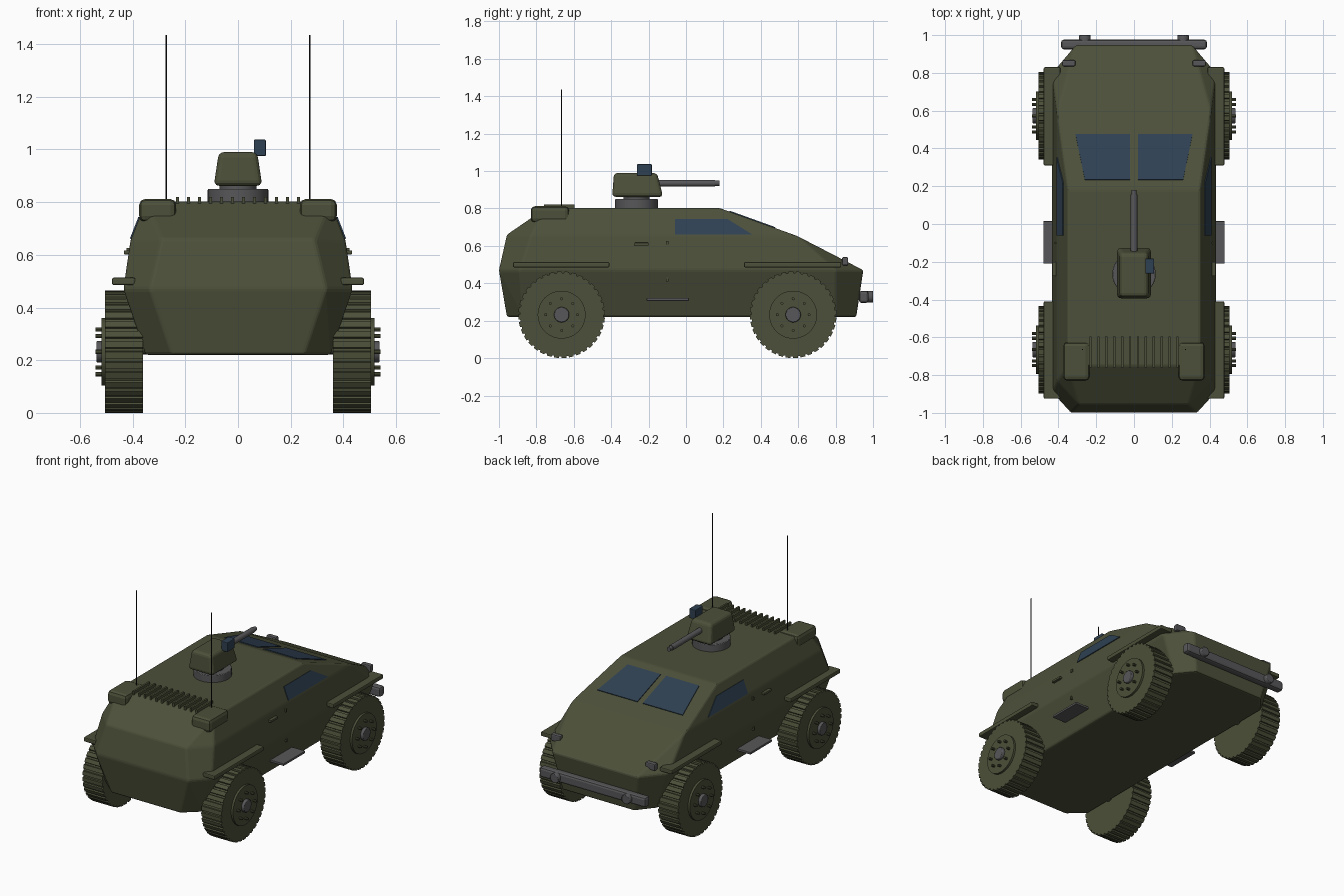
import bpy, bmesh, math
from mathutils import Vector, Matrix

if "Cube" in bpy.data.objects:
    bpy.data.objects.remove(bpy.data.objects["Cube"])


def material(name, rgb):
    m = bpy.data.materials.new(name)
    m.diffuse_color = (*rgb, 1)
    m.use_nodes = True
    m.node_tree.nodes["Principled BSDF"].inputs["Base Color"].default_value = m.diffuse_color
    return m


OLIVE = material("olive_paint", (0.073, 0.080, 0.041))
GREY = material("grey_metal", (0.095, 0.095, 0.100))
GLASS = material("blue_glass", (0.028, 0.052, 0.085))
BLACK = material("black_aerial", (0.010, 0.010, 0.010))


def finish(name, bm, mat, bevel=0, mirror=False, smooth=False, segments=2):
    bmesh.ops.recalc_face_normals(bm, faces=bm.faces[:])
    me = bpy.data.meshes.new(name)
    bm.to_mesh(me)
    bm.free()
    me.materials.append(mat)
    ob = bpy.data.objects.new(name, me)
    bpy.context.collection.objects.link(ob)
    if bevel:
        b = ob.modifiers.new("bevel", 'BEVEL')
        b.width, b.segments = bevel, segments
        b.limit_method, b.angle_limit = 'ANGLE', math.radians(12)
    if mirror:
        ob.modifiers.new("mirror", 'MIRROR').use_mirror_merge = False
    if smooth:
        bpy.ops.object.select_all(action='DESELECT')
        ob.select_set(True)
        bpy.context.view_layer.objects.active = ob
        bpy.ops.object.shade_smooth_by_angle(angle=math.radians(35))
    return ob


def add_box(bm, lo, hi):
    lo, hi = Vector(lo), Vector(hi)
    size = hi - lo
    m = Matrix.Translation((lo + hi) / 2) @ Matrix.Diagonal((*size, 1))
    return bmesh.ops.create_cube(bm, size=1, matrix=m)["verts"]


def box(name, lo, hi, mat, bevel=0, mirror=False):
    bm = bmesh.new()
    add_box(bm, lo, hi)
    return finish(name, bm, mat, bevel, mirror)


def add_cyl(bm, start, end, r, sides):
    a, b = Vector(start), Vector(end)
    rot = (b - a).to_track_quat('Z', 'Y').to_matrix().to_4x4()
    bmesh.ops.create_cone(bm, cap_ends=True, segments=sides, radius1=r, radius2=r,
                          depth=(b - a).length, matrix=Matrix.Translation((a + b) / 2) @ rot)


def cyl(name, start, end, r, mat, sides=32, bevel=0, mirror=False):
    bm = bmesh.new()
    add_cyl(bm, start, end, r, sides)
    return finish(name, bm, mat, bevel, mirror, smooth=True)


def plate(name, pts, mat, normal, thick=0.005):
    n = Vector(normal).normalized()
    bm = bmesh.new()
    lo = [bm.verts.new(Vector(p) - n * 0.003) for p in pts]
    f = bm.faces.new(lo)
    ext = bmesh.ops.extrude_face_region(bm, geom=[f])["geom"]
    bmesh.ops.translate(bm, vec=n * (thick + 0.003),
                        verts=[v for v in ext if isinstance(v, bmesh.types.BMVert)])
    bm.faces.ensure_lookup_table()
    return finish(name, bm, mat, mirror=True)


# Faceted armoured hull: convex skin over half-section points (x, y, z)
half = [
    (.25, -.957, .22), (.35, -.87, .22), (.35, .80, .22), (.26, .91, .22),
    (.335, -1.0, .47), (.435, -.89, .47), (.435, .80, .47), (.31, .948, .47),
    (.29, -.957, .66), (.408, -.83, .655), (.408, .594, .653),
    (.35, -.75, .802), (.35, .18, .802)]
bm = bmesh.new()
for x, y, z in half:
    bm.verts.new((x, y, z))
    bm.verts.new((-x, y, z))
bmesh.ops.convex_hull(bm, input=bm.verts[:])
bmesh.ops.dissolve_limit(bm, angle_limit=math.radians(2), verts=bm.verts[:], edges=bm.edges[:])
finish("hull", bm, OLIVE, bevel=0.01)


# Windscreens and side windows
def slope_z(y):
    return .802 - (y - .18) * .149 / .414


def side_x(z):
    return .408 - (z - .654) * .058 / .148


plate("windscreen", [(x, y, slope_z(y)) for x, y in
                     ((.02, .476), (.31, .476), (.26, .233), (.02, .233))],
      GLASS, (0, .149, .414))
plate("side_window", [(side_x(z), y, z) for y, z in
                      ((-.06, .743), (.22, .743), (.353, .66), (-.06, .66))],
      GLASS, (.148, 0, .058))

# Wheels: treaded tyre, rim disc, hub and bolts
TEETH, ZC = 36, .232
for label, yc in (("front", .573), ("rear", -.665)):
    bm = bmesh.new()
    ring = []
    for i in range(TEETH):
        for frac, r in ((0, .232), (.62, .232), (.68, .223), (.94, .223)):
            a = 2 * math.pi * (i + frac) / TEETH
            ring.append(bm.verts.new((.36, yc + r * math.cos(a), ZC + r * math.sin(a))))
    ext = bmesh.ops.extrude_face_region(bm, geom=[bm.faces.new(ring)])["geom"]
    moved = [v for v in ext if isinstance(v, bmesh.types.BMVert)]
    bmesh.ops.translate(bm, vec=(.145, 0, 0), verts=moved)
    finish(label + "_tyre", bm, OLIVE, mirror=True)
    cyl(label + "_rim", (.49, yc, ZC), (.519, yc, ZC), .128, OLIVE, 48, mirror=True)
    cyl(label + "_hub", (.50, yc, ZC), (.537, yc, ZC), .041, GREY, 24, .004, True)
    bm = bmesh.new()
    for i in range(8):
        a = math.pi / 4 * i
        y, z = yc + .085 * math.cos(a), ZC + .085 * math.sin(a)
        add_cyl(bm, (.515, y, z), (.541, y, z), .008, 8)
    finish(label + "_wheel_bolts", bm, OLIVE, mirror=True)
    # Axle hidden under the hull
    cyl(label + "_axle", (-.37, yc, ZC + .02), (.37, yc, ZC + .02), .03, OLIVE, 16)

# Mudguard strips above the wheels
for label, y0, y1 in (("rear", -.925, -.41), ("front", .31, .83)):
    box(label + "_mudguard", (.39, y0, .485), (.478, y1, .513), OLIVE, .006, True)

# Steps, door handles and hinges
box("side_step", (.36, -.21, .306), (.48, .015, .321), GREY, .003, True)
box("door_handle", (.405, -.275, .602), (.433, -.2, .617), OLIVE, .003, True)
bm = bmesh.new()
for x, z in ((.415, .615), (.42, .42)):
    add_box(bm, (x - .02, -.106, z - .01), (x + .008, -.094, z + .01))
finish("door_hinges", bm, OLIVE, mirror=True)

# Front bumper with round lugs, and headlights
box("bumper", (-.386, .925, .295), (.386, .976, .36), GREY, .014)
cyl("bumper_lug", (.26, .95, .328), (.26, 1.0, .328), .031, GREY, 24, .004, True)
box("headlight", (.31, .835, .495), (.38, .867, .54), GREY, .007, True)

# Rear roof pods, grille slats and aerials
box("roof_pod", (.235, -.83, .725), (.375, -.625, .812), OLIVE, .022, True)
bm = bmesh.new()
for i in range(12):
    x = -.23 + i * .46 / 11
    add_box(bm, (x - .006, -.76, .795), (x + .006, -.595, .82))
finish("engine_grille", bm, OLIVE)
cyl("aerial", (.273, -.665, .80), (.273, -.665, 1.435), .003, BLACK, 8, mirror=True)

# Turret: ring, tapered head, gun and sight
cyl("turret_ring", (0, -.265, .795), (0, -.265, .85), .115, GREY, 40, .004)
cyl("turret_neck", (0, -.265, .84), (0, -.265, .875), .07, GREY, 32)
bm = bmesh.new()
for v in add_box(bm, (-.092, -.395, .862), (.092, -.122, .99)):
    if v.co.z > .9:
        v.co.x *= .79
        v.co.y = -.155 if v.co.y > -.25 else -.385
finish("turret_head", bm, OLIVE, .02, segments=3)
cyl("gun_barrel", (0, -.17, .935), (0, .155, .935), .018, GREY, 24)
cyl("gun_muzzle", (0, .15, .935), (0, .18, .935), .014, GREY, 24)
box("gun_sight", (.06, -.262, .975), (.106, -.183, 1.037), GLASS, .004)
